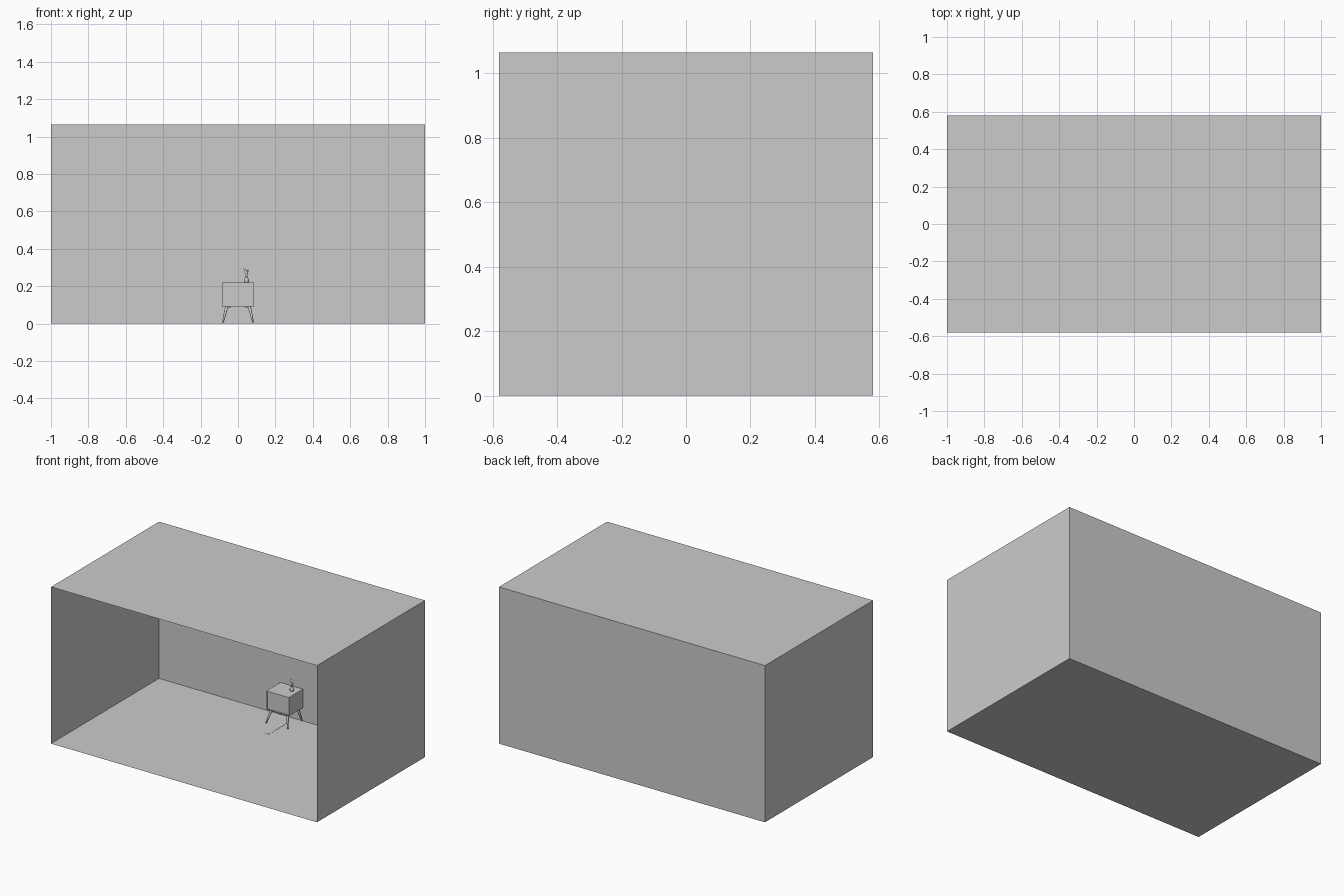
import bpy, bmesh, math
from mathutils import Vector

if "Cube" in bpy.data.objects:
    bpy.data.objects.remove(bpy.data.objects["Cube"])

def make(name, bm, smooth=False):
    bmesh.ops.recalc_face_normals(bm, faces=bm.faces)
    me = bpy.data.meshes.new(name)
    bm.to_mesh(me)
    bm.free()
    ob = bpy.data.objects.new(name, me)
    bpy.context.collection.objects.link(ob)
    if smooth:
        bpy.ops.object.select_all(action='DESELECT')
        ob.select_set(True)
        bpy.context.view_layer.objects.active = ob
        bpy.ops.object.shade_smooth_by_angle()
    return ob

def box_bm(lo, hi):
    bm = bmesh.new()
    bmesh.ops.create_cube(bm, size=1)
    for v in bm.verts:
        v.co = [l + (c + 0.5) * (h - l) for l, h, c in zip(lo, hi, v.co)]
    return bm

def box(name, lo, hi):
    return make(name, box_bm(lo, hi))

def rod(name, a, b, r1, r2, sides=12):
    a, b = Vector(a), Vector(b)
    bm = bmesh.new()
    bmesh.ops.create_cone(bm, cap_ends=True, segments=sides, radius1=r1, radius2=r2,
                          depth=(b - a).length)
    bmesh.ops.rotate(bm, verts=bm.verts,
                     matrix=(b - a).to_track_quat('Z', 'Y').to_matrix())
    bmesh.ops.translate(bm, verts=bm.verts, vec=(a + b) / 2)
    return make(name, bm, True)

# Room shell: thin walls, open at the front
bm = box_bm((-1, -0.58, 0), (1, 0.58, 1.065))
front = [f for f in bm.faces if f.calc_center_median().y < -0.5]
bmesh.ops.delete(bm, geom=front, context='FACES')
make("room_shell", bm)

# Cabinet carcass
W, Y0, Y1, Z0, Z1, T = 0.085, 0.425, 0.576, 0.092, 0.219, 0.007
box("cabinet_top", (-W, Y0, Z1 - T), (W, Y1, Z1))
box("cabinet_bottom", (-W, Y0, Z0), (W, Y1, Z0 + T))
box("cabinet_back", (-W + T, Y1 - T, Z0 + T), (W - T, Y1, Z1 - T))
for side, s in (("left", -1), ("right", 1)):
    xs = sorted((s * W, s * (W - T)))
    box(side + "_side_panel", (xs[0], Y0, Z0 + T), (xs[1], Y1, Z1 - T))
    # Inset doors with a narrow gap between them
    xs = sorted((s * 0.0006, s * (W - T - 0.0006)))
    box(side + "_door", (xs[0], Y0 + 0.003, Z0 + T), (xs[1], Y0 + 0.009, Z1 - T))
    # Support rail under the cabinet
    xs = sorted((s * 0.04, s * 0.066))
    box(side + "_leg_rail", (xs[0], 0.442, Z0 - 0.008), (xs[1], 0.559, Z0))
    # Splayed tapered legs
    for end, top_y, foot_y in (("front", 0.448, 0.418), ("back", 0.553, 0.57)):
        rod(f"{end}_{side}_leg", (s * 0.081, foot_y, 0.006), (s * 0.06, top_y, Z0),
            0.0042, 0.0085)

# Vase: profile turned around its axis
VX, VY = 0.045, 0.515
profile = [(0, 0), (0.010, 0), (0.0135, 0.006), (0.0135, 0.016), (0.009, 0.025),
           (0.007, 0.030), (0.009, 0.034), (0.0075, 0.034), (0.0055, 0.030), (0, 0.027)]
bm = bmesh.new()
pts = [bm.verts.new((VX + r, VY, Z1 + z)) for r, z in profile]
edges = [bm.edges.new(p) for p in zip(pts, pts[1:])]
bmesh.ops.spin(bm, geom=pts + edges, cent=(VX, VY, 0), axis=(0, 0, 1),
               angle=math.tau, steps=20)
bmesh.ops.remove_doubles(bm, verts=bm.verts, dist=0.0001)
make("vase", bm, True)

# Twigs with small side shoots
base = Vector((VX, VY, Z1 + 0.026))
tips = [(-0.016, 0.002, 0.056), (0.014, 0.006, 0.047), (0.001, -0.010, 0.045),
        (0.008, -0.006, 0.040)]
for i, tip in enumerate(tips):
    d = Vector(tip)
    rod(f"twig_{i + 1}", base, base + d, 0.0011, 0.0006, 6)
    mid = base + d * 0.65
    shoot = Vector((-d.x * 0.4 + 0.002, d.y * 0.5, 0.014))
    rod(f"twig_shoot_{i + 1}", mid, mid + shoot, 0.0008, 0.0005, 6)

# Flat strip lying on the floor beneath the cabinet
box("floor_strip", (-0.015, 0.3, 0), (0.022, 0.53, 0.001))
